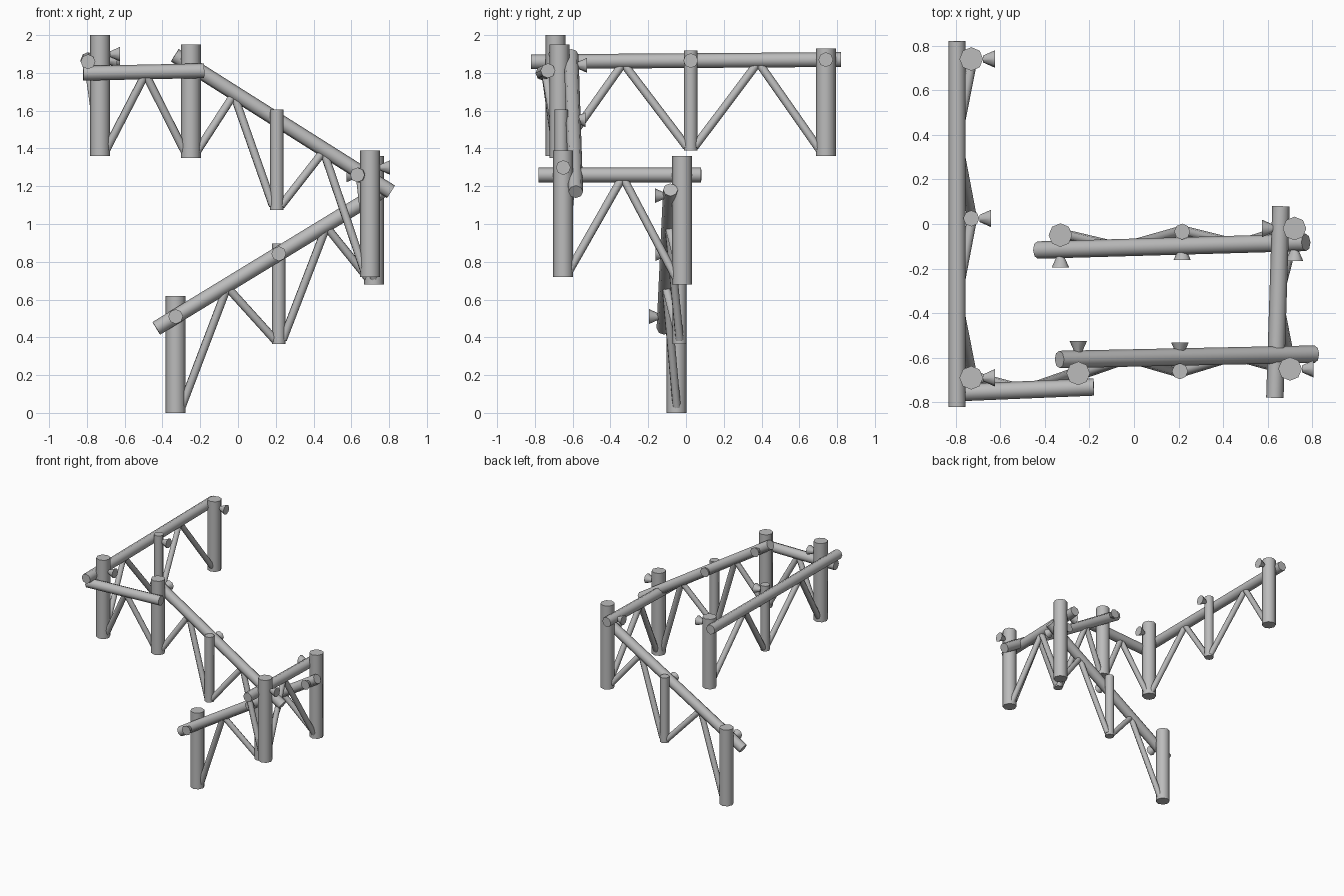
import bpy
import math
from mathutils import Vector

cube = bpy.data.objects.get("Cube")
if cube:
    bpy.data.objects.remove(cube)

shade = (0.5, 0.5, 0.5, 1)
grey = bpy.data.materials.new("plain_grey")
grey.use_nodes = True
grey.diffuse_color = shade
grey.node_tree.nodes["Principled BSDF"].inputs["Base Color"].default_value = shade

POST, THIN, RAIL, BRACE = 0.053, 0.036, 0.039, 0.022
UP, LEFT, FRONT = Vector((0, 0, 1)), Vector((-1, 0, 0)), Vector((0, -1, 0))
BACK = -FRONT


def rod(name, start, end, radius, end_radius=None):
    """Eight-sided bar between two points, flared when end_radius is given."""
    axis = end - start
    bpy.ops.mesh.primitive_cone_add(
        vertices=8,
        radius1=radius,
        radius2=end_radius or radius,
        depth=axis.length,
        location=(start + end) / 2,
        rotation=axis.to_track_quat('Z', 'Y').to_euler(),
    )
    bar = bpy.context.object
    bar.name = name
    bar.data.materials.append(grey)
    bpy.ops.object.shade_smooth_by_angle(angle=math.radians(50))


def post(name, x, y, z, height, radius=POST):
    """Upright bar; returns its foot and its radius."""
    foot = Vector((x, y, z))
    rod(name, foot, foot + UP * height, radius)
    return foot, radius


def bolt(name, centre, radius, side, mark):
    """Flared head: '+' outside the rail, '-' or '^' (raised) behind the post."""
    outward = side if mark == "+" else -side
    base = centre + side * (radius + RAIL) if mark == "+" else centre - side * radius
    if mark == "^":
        base += UP * RAIL
    rod(name, base, base + outward * POST, BRACE * 0.7, RAIL)


def flight(name, first, last, z_first, z_last, side, extra_first, extra_last, marks, middle=None):
    """One straight run: rail beside the posts, thin middle post, braces, bolts."""
    (foot_a, _), (foot_b, _) = first, last
    axis_a = Vector((foot_a.x, foot_a.y, z_first))
    axis_b = Vector((foot_b.x, foot_b.y, z_last))
    along = (axis_b - axis_a).normalized()
    beside = side * (POST + BRACE / 2)
    rod(name + "_rail",
        axis_a + beside - along * extra_first,
        axis_b + beside + along * extra_last, RAIL)

    # Thin post part way along the run
    stops = [(axis_a, *first), (axis_b, *last)]
    if middle:
        centre = axis_a.lerp(axis_b, middle)
        low = centre.z - POST * 9
        thin = post(name + "_middle_post", centre.x, centre.y, low,
                    centre.z + POST - low, THIN)
        stops.insert(1, (centre, *thin))

    # Pairs of braces from the post feet up to the rail
    for (centre_a, low_a, size_a), (centre_b, low_b, size_b) in zip(stops, stops[1:]):
        apex = (centre_a + centre_b) / 2 + beside - UP * BRACE / 2
        level = Vector((along.x, along.y, 0)).normalized()
        for label, low, size, toward in (("rising", low_a, size_a, level),
                                         ("falling", low_b, size_b, -level)):
            foot = low + (toward + UP) * size * 0.6
            rod(name + "_" + label + "_brace", foot, apex, BRACE)

    for (centre, _, size), mark in zip(stops, marks):
        if mark != " ":
            bolt(name + "_bolt", centre, size, side, mark)


# Main posts: x, y, foot height, length
back = post("back_post", -0.73, 0.74, 1.36, 0.57)
corner = post("corner_post", -0.73, -0.69, 1.36, 0.64)
front = post("front_post", -0.25, -0.67, 1.35, 0.6)
outer = post("outer_post", 0.7, -0.65, 0.72, 0.67)
inner = post("inner_post", 0.72, -0.02, 0.68, 0.68)
lowest = post("lowest_post", -0.33, -0.05, 0, 0.62)

# Runs from the top landing down to the lowest post
flight("top", back, corner, 1.87, 1.86, LEFT, 0.08, 0.13, "--^", 0.5)
flight("landing", corner, front, 1.8, 1.81, FRONT, 0.09, 0.07, "  ")
flight("upper_slope", front, outer, 1.84, 1.24, BACK, 0.1, 0.13, "++ ", 0.48)
flight("turn", outer, inner, 1.26, 1.26, LEFT, 0.13, 0.1, "^+")
flight("lower_slope", inner, lowest, 1.15, 0.51, FRONT, 0.06, 0.12, "+++", 0.48)
